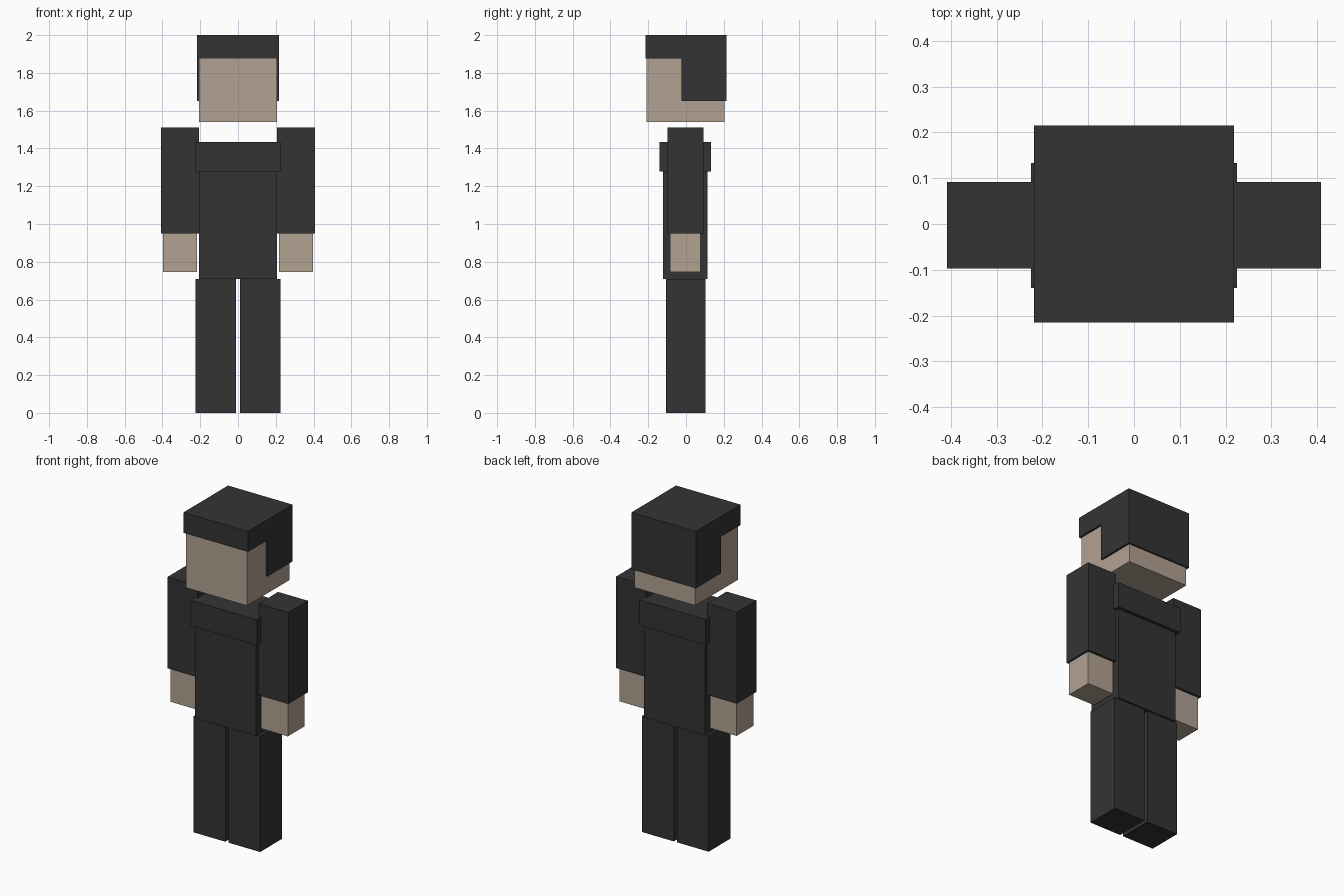
import bpy
import bmesh

if "Cube" in bpy.data.objects:
    bpy.data.objects.remove(bpy.data.objects["Cube"], do_unlink=True)


def make_material(name, rgb):
    mat = bpy.data.materials.new(name)
    mat.use_nodes = True
    color = (*rgb, 1.0)
    mat.diffuse_color = color
    mat.node_tree.nodes["Principled BSDF"].inputs["Base Color"].default_value = color
    return mat


charcoal = make_material("charcoal", (0.034, 0.034, 0.034))
skin = make_material("skin", (0.45, 0.36, 0.29))


def extrude_profile(name, profile, x0, x1, mat):
    """Extrude a (y, z) outline from x0 to x1."""
    bm = bmesh.new()
    face = bm.faces.new([bm.verts.new((x0, y, z)) for y, z in profile])
    moved = bmesh.ops.extrude_face_region(bm, geom=[face])["geom"]
    verts = [v for v in moved if isinstance(v, bmesh.types.BMVert)]
    bmesh.ops.translate(bm, verts=verts, vec=(x1 - x0, 0, 0))
    bmesh.ops.recalc_face_normals(bm, faces=bm.faces)
    mesh = bpy.data.meshes.new(name)
    bm.to_mesh(mesh)
    bm.free()
    mesh.materials.append(mat)
    obj = bpy.data.objects.new(name, mesh)
    bpy.context.collection.objects.link(obj)
    return obj


def box(name, x, y, z, mat):
    outline = [(y[0], z[0]), (y[1], z[0]), (y[1], z[1]), (y[0], z[1])]
    return extrude_profile(name, outline, x[0], x[1], mat)


# Head, with a hair cap that drops lower behind the ears
box("head", (-0.206, 0.206), (-0.208, 0.205), (1.54, 1.98), skin)
hair_outline = [(-0.215, 2.0), (-0.215, 1.875), (-0.025, 1.875),
                (-0.025, 1.652), (0.215, 1.652), (0.215, 2.0)]
extrude_profile("hair", hair_outline, -0.218, 0.218, charcoal)

# Torso and the raised band around the shoulders
box("torso", (-0.206, 0.206), (-0.122, 0.113), (0.71, 1.43), charcoal)
box("shoulder_band", (-0.225, 0.225), (-0.14, 0.133), (1.277, 1.433), charcoal)

# Paired limbs
for side, s in (("left", 1), ("right", -1)):
    box(side + "_sleeve", (s * 0.207, s * 0.408), (-0.097, 0.092), (0.95, 1.51), charcoal)
    box(side + "_hand", (s * 0.217, s * 0.397), (-0.086, 0.078), (0.745, 1.0), skin)
    box(side + "_leg", (s * 0.011, s * 0.225), (-0.107, 0.102), (0.0, 0.71), charcoal)
